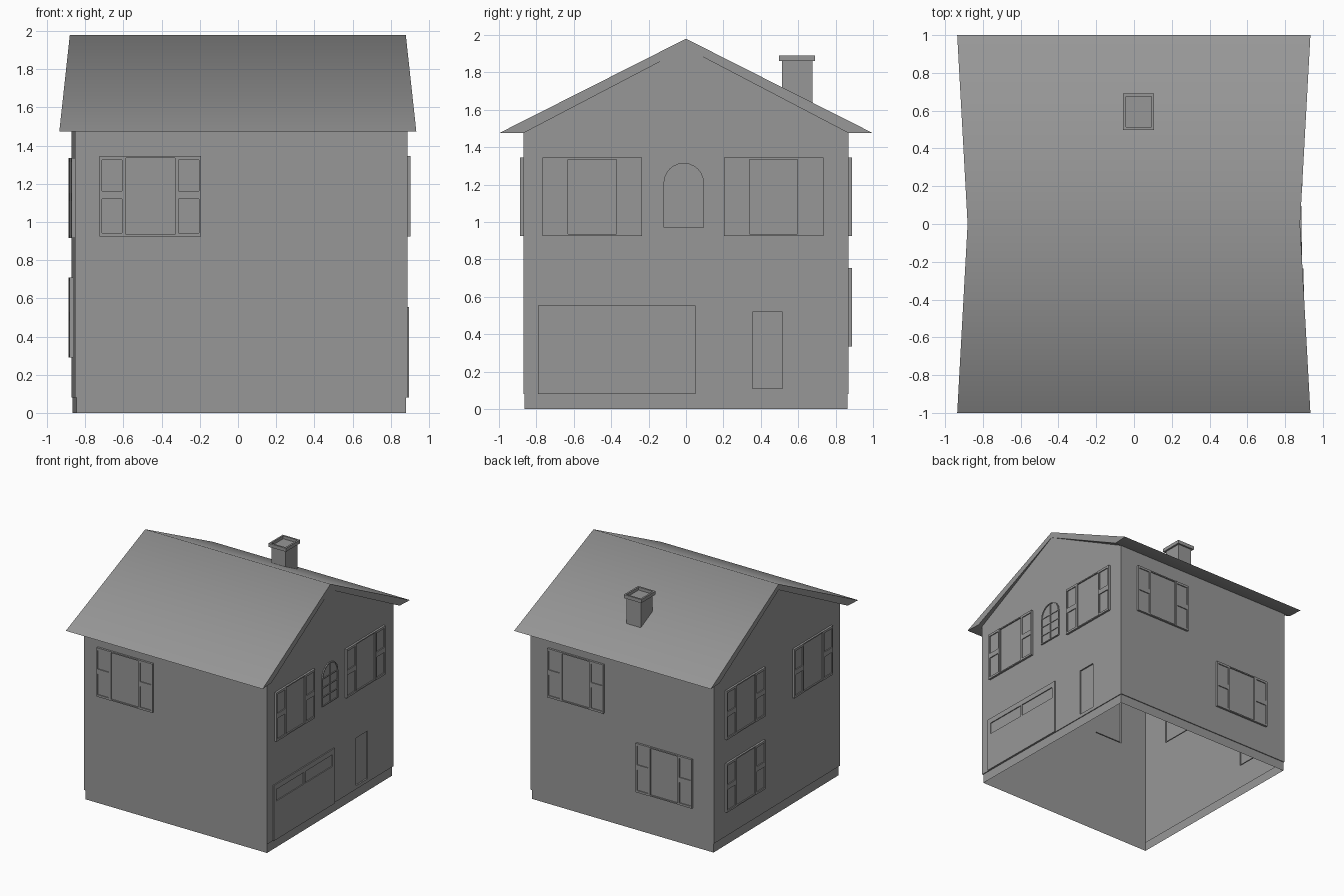
import bpy, bmesh, math

if "Cube" in bpy.data.objects:
    bpy.data.objects.remove(bpy.data.objects["Cube"])

XR, XL, Y, ZB, ZT = 0.877, 0.863, 0.87, 0.08, 1.48
SHEAR = -0.0115
SPAN = {"front": (-XL, XR), "back": (-XL, XR), "right": (-Y, Y), "left": (-Y, Y)}

GREY = bpy.data.materials.new("dark_grey")
GREY.diffuse_color = (0.31, 0.31, 0.31, 1)
GREY.use_nodes = True
GREY.node_tree.nodes["Principled BSDF"].inputs["Base Color"].default_value = GREY.diffuse_color


def place(side, u, z, d):
    # wall coordinates (along, up, outward) to space; the plan is slightly skewed
    x, y = {"front": (u, -Y - d), "back": (u, Y + d),
            "right": (XR + d, u), "left": (-XL - d, u)}[side]
    return (x + SHEAR * y, y, z)


def make(name, polys, closed=False):
    bm = bmesh.new()
    for p in polys:
        bm.faces.new([bm.verts.new(v) for v in p])
    bmesh.ops.remove_doubles(bm, verts=bm.verts, dist=1e-5)
    if closed:
        bmesh.ops.recalc_face_normals(bm, faces=bm.faces)
    me = bpy.data.meshes.new(name)
    bm.to_mesh(me)
    bm.free()
    me.materials.append(GREY)
    ob = bpy.data.objects.new(name, me)
    bpy.context.collection.objects.link(ob)
    return ob


def put(side, polys):
    flip = side in ("back", "left")
    return [[place(side, *v) for v in (p[::-1] if flip else p)] for p in polys]


def rim(loop, d0, d1):
    # band joining an outline at depth d0 to the same outline at d1
    n = len(loop)
    return [[(*loop[i], d0), (*loop[(i + 1) % n], d0),
             (*loop[(i + 1) % n], d1), (*loop[i], d1)] for i in range(n)]


def rect(r):
    a, b, c, e = r
    return [(a, c), (b, c), (b, e), (a, e)]


def relief(r, d, base=None, cuts=()):
    # flat sheet at depth d; cuts are (rect, depth), with depth None for a hole
    us = sorted({r[0], r[1], *[v for c, _ in cuts for v in c[:2]]})
    zs = sorted({r[2], r[3], *[v for c, _ in cuts for v in c[2:]]})
    out = []
    for a, b in zip(us, us[1:]):
        for c, e in zip(zs, zs[1:]):
            u, z = (a + b) / 2, (c + e) / 2
            if not any(k[0] < u < k[1] and k[2] < z < k[3] for k, _ in cuts):
                out.append([(*p, d) for p in rect((a, b, c, e))])
    for k, kd in cuts:
        if kd is not None:
            out += [[(*p, kd) for p in rect(k)]] + rim(rect(k), d, kd)
    if base is not None:
        out += [q[::-1] for q in rim(rect(r), d, base)]
    return out


# windows: left edge and sill of each shuttered window
WINDOWS = {
    "front": [(-0.735, 0.925)],
    "right": [(-0.767, 0.925), (0.202, 0.925)],
    "back": [(0.175, 0.925), (-0.665, 0.335)],
    "left": [(0.18, 0.915), (0.18, 0.29), (-0.75, 0.915)],
}
W, H, S = 0.532, 0.42, 0.13
DOOR = (0.355, 0.515, 0.11, 0.52)

for side, wins in WINDOWS.items():
    u0, u1 = SPAN[side]
    cuts = []
    for i, (u, z) in enumerate(wins):
        frame = (u + S, u + W - S, z, z + H)
        glass = (u + S + 0.007, u + W - S - 0.007, z + 0.01, z + H - 0.01)
        cuts.append((frame, None))
        make(f"{side}_window_pane_{i}", put(side, relief(frame, 0.016, 0, [(glass, 0.006)])))
        for j, a in enumerate((u, u + W - S)):
            b = a + S
            panels = [((a + 0.012, b - 0.012, z + 0.018, z + 0.195), 0.01),
                      ((a + 0.012, b - 0.012, z + 0.238, z + 0.4), 0.01)]
            make(f"{side}_shutter_{i}_{j}",
                 put(side, relief((a, b, z, z + H), 0.018, 0, panels)))
    if side == "right":
        cuts.append((DOOR, -0.012))
    # wall sheet, with a gable on both ends
    polys = relief((u0, u1, ZB, ZT), 0, None, cuts)
    if side in ("left", "right"):
        polys.append([(u0, ZT, 0), (u1, ZT, 0), (0, 1.935, 0)])
    make(f"{side}_wall", put(side, polys))
    # foundation strip and the ledge above it
    e = 0.007
    base = relief((u0 + e, u1 - e, 0, ZB), -e)
    base.append([(u0, ZB, 0), (u0 + e, ZB, -e), (u1 - e, ZB, -e), (u1, ZB, 0)])
    make(f"{side}_foundation", put(side, base))

# garage door with two recessed top panels
make("garage_door", put("right", relief(
    (-0.79, 0.05, ZB, 0.555), 0.01, 0,
    [((-0.757, -0.377, 0.41, 0.51), 0.002), ((-0.36, 0.018, 0.41, 0.51), 0.002)])))


# arched window: pane, surround and glazing bars
def arch(r, bottom):
    pts = [(-0.012 + r * math.cos(t * math.pi / 12), 1.208 + r * math.sin(t * math.pi / 12))
           for t in range(13)]
    return [(-0.012 - r, bottom), (-0.012 + r, bottom)] + pts


outer, inner = arch(0.108, 0.97), arch(0.1, 0.978)
n = len(outer)
polys = [[(*p, 0.003) for p in inner]]
polys += rim(inner, 0.01, 0.003) + [q[::-1] for q in rim(outer, 0.01, 0)]
polys += [[(*outer[i], 0.01), (*outer[(i + 1) % n], 0.01),
           (*inner[(i + 1) % n], 0.01), (*inner[i], 0.01)] for i in range(n)]
make("arched_window", put("right", polys))
bars = relief((-0.016, -0.008, 0.978, 1.308), 0.009, 0.003)
for z in (1.05, 1.13, 1.208):
    bars += relief((-0.112, 0.088, z - 0.004, z + 0.004), 0.009, 0.003)
make("arched_window_bars", put("right", bars))

# roof: chevron section with flared ends, shaded smoothly over the ridge
section = [(-1, 1.475), (0, 1.98), (1, 1.475), (0.87, 1.475), (0, 1.93), (-0.87, 1.475)]
ends = [[(s * (0.88 + 0.055 * abs(y)) - 0.001, y, z) for y, z in section] for s in (-1, 1)]
a, b = ends
polys = [[a[i], a[(i + 1) % 6], b[(i + 1) % 6], b[i]] for i in range(6)]
for e in ends:
    polys += [[e[0], e[1], e[4], e[5]], [e[1], e[2], e[3], e[4]]]
roof = make("roof", polys, closed=True)
bpy.context.view_layer.objects.active = roof
roof.select_set(True)
bpy.ops.object.shade_smooth_by_angle(angle=math.radians(60))


# chimney: stack and hollow cap
def ring(x0, x1, y0, y1, z):
    return [(x0, y0, z), (x1, y0, z), (x1, y1, z), (x0, y1, z)]


stack = (-0.043, 0.092, 0.513, 0.675)
cap = (-0.058, 0.107, 0.497, 0.69)
foot = [(x, y, 1.975 - 0.505 * y) for x, y, _ in ring(*stack, 0)]  # follows the slope
loops = [foot, ring(*stack, 1.86), ring(*cap, 1.86),
         ring(*cap, 1.89), ring(*stack, 1.89), ring(*stack, 1.865)]
polys = [[p[i], p[(i + 1) % 4], q[(i + 1) % 4], q[i]]
         for p, q in zip(loops, loops[1:]) for i in range(4)]
make("chimney", polys + [loops[-1], foot[::-1]], closed=True)
